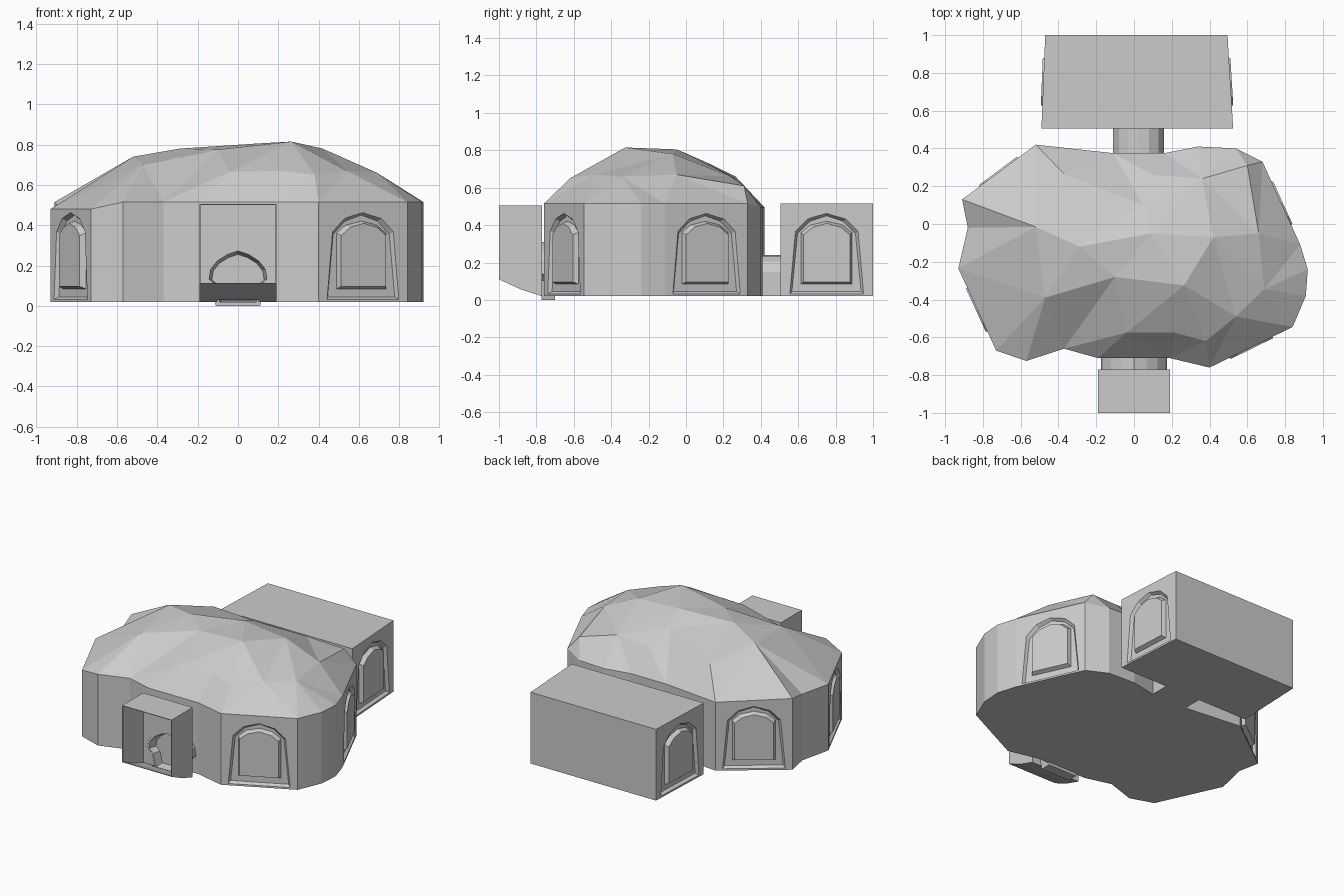
import bpy, bmesh
from mathutils import Vector
from mathutils.geometry import delaunay_2d_cdt

cube = bpy.data.objects.get("Cube")
if cube:
    bpy.data.objects.remove(cube, do_unlink=True)

GREY = (0.6, 0.6, 0.6, 1)
stone = bpy.data.materials.new("plain_grey_stone")
stone.use_nodes = True
stone.diffuse_color = GREY
stone.node_tree.nodes["Principled BSDF"].inputs["Base Color"].default_value = GREY

FLOOR = 0.02


def make(name, verts, faces):
    """Flat shaded object with outward normals."""
    bm = bmesh.new()
    bv = [bm.verts.new(v) for v in verts]
    for f in faces:
        bm.faces.new([bv[i] for i in f])
    bmesh.ops.recalc_face_normals(bm, faces=bm.faces)
    mesh = bpy.data.meshes.new(name)
    bm.to_mesh(mesh)
    bm.free()
    mesh.materials.append(stone)
    obj = bpy.data.objects.new(name, mesh)
    bpy.context.collection.objects.link(obj)
    return obj


def loft(name, ring_a, ring_b, cap_a=True):
    """Skin between two rings of equal count, with end caps."""
    n = len(ring_a)
    faces = [(i, (i + 1) % n, n + (i + 1) % n, n + i) for i in range(n)]
    faces.append(tuple(range(n, 2 * n)))
    if cap_a:
        faces.append(tuple(range(n)))
    return make(name, ring_a + ring_b, faces)


def apply_modifier(obj, mod):
    bpy.context.view_layer.objects.active = obj
    bpy.ops.object.modifier_apply(modifier=mod.name)


def cut(target, cutter):
    mod = target.modifiers.new("cut", "BOOLEAN")
    mod.operation = "DIFFERENCE"
    mod.solver = "EXACT"
    mod.object = cutter
    apply_modifier(target, mod)
    bpy.data.objects.remove(cutter, do_unlink=True)


def mirrored(half):
    """Close a half profile that ends on its centre line."""
    return half + [(-u, z) for u, z in reversed(half[:-1])]


def along_y(profile, y):
    return [Vector((u, y, z)) for u, z in profile]


RECESS = mirrored([(0.2, 0.03), (0.17, 0.37), (0.105, 0.435), (0, 0.465)])
PANEL = mirrored([(0.14, 0.08), (0.14, 0.365), (0.09, 0.405), (0, 0.425)])


def wall_arch(name, wall, a, b):
    """Sloped arched recess with a bevelled raised panel on wall a-b."""
    a, b = Vector((*a, 0)), Vector((*b, 0))
    mid, along = (a + b) / 2, (b - a).normalized()
    out = Vector((along.y, -along.x, 0))

    def ring(profile, depth, grow=0):
        pts = []
        for u, z in profile:
            side = (u > 0) - (u < 0)
            rise = grow if z > 0.2 else -grow
            pts.append(mid + along * (u + side * grow) + out * depth
                       + Vector((0, 0, z + rise)))
        return pts

    cut(wall, loft(name + "_cutter", ring(RECESS, -0.02, -0.015), ring(RECESS, 0.01, 0.004)))
    loft(name + "_panel", ring(PANEL, -0.03), ring(PANEL, 0.008, -0.016))


# Main hall: irregular wall outline and faceted roof
outline = [(0.40, -0.76), (0.84, -0.545), (0.91, -0.38), (0.92, -0.24), (0.88, -0.11),
           (0.68, 0.33), (0.54, 0.40), (0.34, 0.41), (0.16, 0.375), (-0.11, 0.375),
           (-0.52, 0.42), (-0.91, 0.13), (-0.88, -0.02), (-0.93, -0.235), (-0.73, -0.67),
           (-0.57, -0.725), (-0.37, -0.66), (-0.19, -0.71), (0.19, -0.71)]
crown = [(-0.04, -0.575, 0.665), (0.215, -0.575, 0.67), (0.38, -0.62, 0.65),
         (0.54, -0.49, 0.67), (-0.47, -0.39, 0.70), (0.265, -0.325, 0.815),
         (0.09, -0.05, 0.805), (0.42, -0.07, 0.78), (0.69, -0.345, 0.66),
         (0.66, -0.05, 0.67), (0.60, 0.31, 0.61), (0.36, 0.24, 0.66),
         (0.05, 0.10, 0.74), (0.10, 0.26, 0.65), (-0.37, 0.265, 0.66),
         (-0.52, -0.015, 0.74), (-0.29, -0.12, 0.78), (-0.10, -0.28, 0.775)]
n = len(outline)
eaves = [0.48 if x < -0.7 and y < 0 else 0.495 if y > 0.35 else 0.515 for x, y in outline]
flat = [Vector(p) for p in outline] + [Vector(p[:2]) for p in crown]
heights = eaves + [p[2] for p in crown]
edges = [(i, (i + 1) % n) for i in range(n)]
pts, _, tris, source, _, _ = delaunay_2d_cdt(flat, edges, [], 1, 0.0001)
slot = {s[0]: i for i, s in enumerate(source) if s}
verts = [Vector((p.x, p.y, heights[s[0]])) for p, s in zip(pts, source)]
base = len(verts)
verts += [Vector((x, y, FLOOR)) for x, y in outline]
faces = [tuple(t) for t in tris]
faces += [(slot[i], slot[j], base + j, base + i) for i, j in edges]
faces.append(tuple(range(base, base + n)))
hall = make("domed_hall", verts, faces)

for label, i in (("front_left", 0), ("left", 4), ("back_right", 10), ("right", 13)):
    wall_arch(label + "_arch", hall, outline[i], outline[i + 1])

# Rear annex with an arch on each end
plan = [(-0.49, 0.505), (0.525, 0.505), (0.495, 1.0), (-0.47, 1.0)]
annex = loft("rear_annex", [Vector((x, y, FLOOR)) for x, y in plan],
             [Vector((x, y, 0.515)) for x, y in plan])
wall_arch("annex_left_arch", annex, plan[1], plan[2])
wall_arch("annex_right_arch", annex, plan[3], plan[0])

# Rounded passage between hall and annex
vault = mirrored([(0.135, FLOOR), (0.135, 0.15), (0.105, 0.205), (0.055, 0.235), (0, 0.24)])
vault = [(u + 0.025, z) for u, z in vault]
loft("rear_passage", along_y(vault, 0.36), along_y(vault, 0.515))

# Front porch: open box with a sloping floor
WIDTH, BACK = 0.19, -0.77
side = [(-1.0, 0.11), (-1.0, 0.505), (BACK, 0.505), (BACK, FLOOR), (-0.88, 0.055)]
porch = loft("front_porch", [Vector((-WIDTH, y, z)) for y, z in side],
             [Vector((WIDTH, y, z)) for y, z in side])
bm = bmesh.new()
bm.from_mesh(porch.data)
bmesh.ops.delete(bm, geom=[f for f in bm.faces if f.normal.y < -0.9], context="FACES_ONLY")
bm.to_mesh(porch.data)
bm.free()
shell = porch.modifiers.new("shell", "SOLIDIFY")
shell.thickness, shell.offset = 0.006, -1
apply_modifier(porch, shell)

# Horseshoe doorway joining the porch to the hall
horseshoe = mirrored([(0.11, 0), (0.135, 0.105), (0.175, 0.14), (0.165, 0.2),
                      (0.125, 0.25), (0.065, 0.288), (0, 0.31)])


def shrink(f):
    return [(u * f, 0.1 + (z - 0.1) * f) for u, z in horseshoe]


doorway = loft("horseshoe_doorway", along_y(horseshoe, BACK - 0.002), along_y(horseshoe, -0.7))
cut(doorway, loft("door_cutter", along_y(shrink(0.86), -0.8), along_y(shrink(0.74), -0.715)))
cut(porch, loft("porch_cutter", along_y(shrink(0.9), -0.8), along_y(shrink(0.9), -0.75)))
